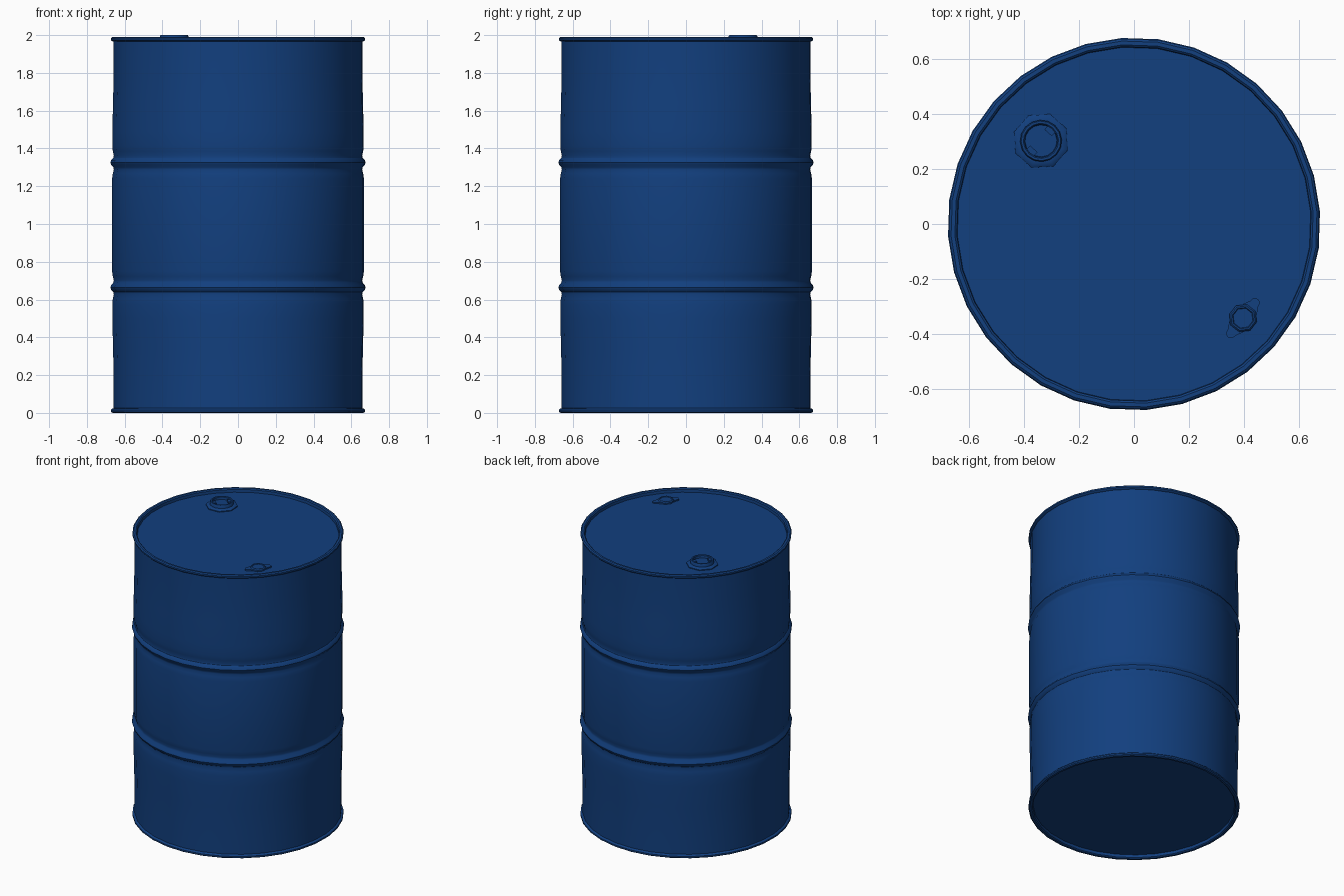
import bpy, bmesh, math
from mathutils import Matrix

if "Cube" in bpy.data.objects:
    bpy.data.objects.remove(bpy.data.objects["Cube"])

blue = bpy.data.materials.new("blue_paint")
blue.diffuse_color = (0.006, 0.05, 0.21, 1)
blue.use_nodes = True
blue.node_tree.nodes["Principled BSDF"].inputs["Base Color"].default_value = blue.diffuse_color


def finish(name, bm, loc=(0, 0, 0), turn=0.0):
    bmesh.ops.recalc_face_normals(bm, faces=bm.faces)
    me = bpy.data.meshes.new(name)
    bm.to_mesh(me)
    bm.free()
    ob = bpy.data.objects.new(name, me)
    bpy.context.collection.objects.link(ob)
    ob.location = loc
    ob.rotation_euler.z = math.radians(turn)
    me.materials.append(blue)
    bpy.ops.object.select_all(action='DESELECT')
    ob.select_set(True)
    bpy.context.view_layer.objects.active = ob
    bpy.ops.object.shade_smooth_by_angle(angle=math.radians(35))
    return ob


def lathe(bm, profile, sides, phase=0.0):
    """Rings from (radius, z) points, capped at both ends."""
    rings = []
    for r, z in profile:
        angles = [math.radians(phase) + math.tau * i / sides for i in range(sides)]
        rings.append([bm.verts.new((r * math.cos(a), r * math.sin(a), z)) for a in angles])
    for a, b in zip(rings, rings[1:]):
        for i in range(sides):
            j = (i + 1) % sides
            bm.faces.new((a[i], a[j], b[j], b[i]))
    bm.faces.new(rings[0][::-1])
    bm.faces.new(rings[-1])


def block(bm, size, loc):
    bmesh.ops.create_cube(bm, size=1, matrix=Matrix.Translation(loc) @ Matrix.Diagonal((*size, 1)))


# Drum shell: lower half of the profile, mirrored about mid height
H = 1.99
half = [(0.643, 0.025), (0.645, 0.006), (0.652, 0.0), (0.666, 0.0), (0.674, 0.006),
        (0.674, 0.016), (0.668, 0.022), (0.660, 0.025), (0.660, 0.20), (0.663, 0.35),
        (0.667, 0.50), (0.667, 0.575), (0.664, 0.605), (0.659, 0.628), (0.661, 0.640),
        (0.673, 0.652), (0.677, 0.664), (0.673, 0.676), (0.661, 0.690), (0.659, 0.702),
        (0.664, 0.722), (0.668, 0.75)]
bm = bmesh.new()
lathe(bm, half + [(r, H - z) for r, z in reversed(half)], 32, 3.75)
finish("drum_shell", bm)

LID = H - 0.025
bung = (-0.338, 0.302, LID)

# Large bung: octagonal flange
bm = bmesh.new()
lathe(bm, [(0.103, -0.004), (0.103, 0.006), (0.095, 0.012), (0.078, 0.014)], 8, 0)
finish("bung_flange", bm, bung, 26)

# Large bung: cup-shaped plug with two inner lugs
bm = bmesh.new()
lathe(bm, [(0.076, 0.0), (0.076, 0.029), (0.072, 0.035), (0.064, 0.035),
           (0.060, 0.031), (0.058, 0.016)], 16)
finish("bung_plug", bm, bung, 48)
bm = bmesh.new()
for s in (-1, 1):
    block(bm, (0.022, 0.036, 0.016), (s * 0.050, 0, 0.022))
finish("bung_lugs", bm, bung, 48)

# Small vent cap with two ears
vent = (0.396, -0.342, LID)
bm = bmesh.new()
lathe(bm, [(0.052, -0.002), (0.052, 0.010), (0.046, 0.017), (0.040, 0.017),
           (0.037, 0.013)], 8, 22.5)
finish("vent_cap", bm, vent, 52)
bm = bmesh.new()
for s in (-1, 1):
    tab = bmesh.new()
    pts = [(s * 0.04, -0.032), (s * 0.066, -0.018)]
    pts += [(s * (0.070 + 0.018 * math.cos(a)), 0.018 * math.sin(a))
            for a in [math.radians(d) for d in (-60, -30, 0, 30, 60)]]
    pts += [(s * 0.066, 0.018), (s * 0.04, 0.032)]
    low = [bm.verts.new((x, y, 0.0)) for x, y in pts]
    top = [bm.verts.new((x, y, 0.009)) for x, y in pts]
    bm.faces.new(low)
    bm.faces.new(top)
    n = len(pts)
    for i in range(n):
        j = (i + 1) % n
        bm.faces.new((low[i], low[j], top[j], top[i]))
    tab.free()
finish("vent_ears", bm, vent, 52)
